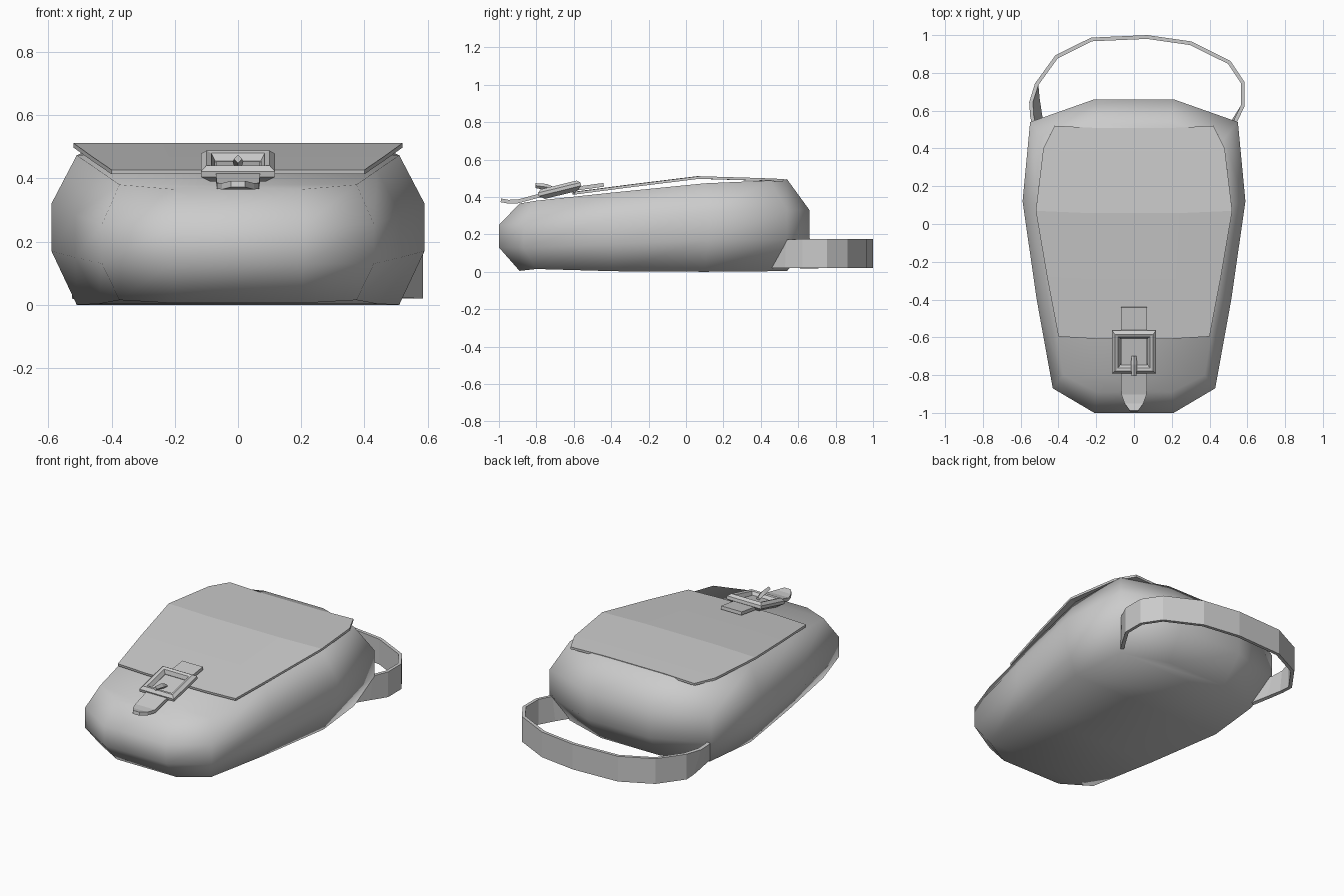
import bpy, bmesh
from mathutils import Matrix, Vector

if "Cube" in bpy.data.objects:
    bpy.data.objects.remove(bpy.data.objects["Cube"])


def make(name, verts, faces, smooth=False, thickness=0, offset=0):
    me = bpy.data.meshes.new(name)
    me.from_pydata(verts, [], faces)
    bm = bmesh.new()
    bm.from_mesh(me)
    bmesh.ops.recalc_face_normals(bm, faces=bm.faces)
    bm.to_mesh(me)
    bm.free()
    for p in me.polygons:
        p.use_smooth = smooth
    ob = bpy.data.objects.new(name, me)
    bpy.context.collection.objects.link(ob)
    if thickness:
        m = ob.modifiers.new("thickness", 'SOLIDIFY')
        m.thickness = thickness
        m.offset = offset
    return ob


def mirrored_ring(half):
    # closed loop: right side front-to-back, then left side back-to-front
    return list(half) + [(-x, y, z) for x, y, z in reversed(half)]


def ribbon(name, rows, thickness, smooth=False):
    # strip of quads between left and right points of each row
    verts = [p for row in rows for p in row]
    w = len(rows[0])
    faces = [(i * w + j, i * w + j + 1, (i + 1) * w + j + 1, (i + 1) * w + j)
             for i in range(len(rows) - 1) for j in range(w - 1)]
    return make(name, verts, faces, smooth, thickness)


# Bag body: four stacked outlines, closed by strips at top and bottom
outer = [(.21, -1.0), (.43, -.87), (.515, -.4), (.59, .12), (.55, .54), (.21, .66)]
inner = [(.20, -.89), (.375, -.80), (.44, -.38), (.51, .10), (.475, .45), (.20, .54)]
levels = [
    (inner, [.005, .015, .003, 0, .003, .003]),
    (outer, [.13, .13, .15, .17, .17, .16]),
    (outer, [.25, .255, .285, .32, .33, .33]),
    (inner, [.365, .38, .425, .473, .488, .495]),
]
verts, faces = [], []
for xy, zs in levels:
    verts += mirrored_ring([(x, y, z) for (x, y), z in zip(xy, zs)])
n = 12
for k in range(3):
    for i in range(n):
        j = (i + 1) % n
        faces.append((k * n + i, k * n + j, (k + 1) * n + j, (k + 1) * n + i))
for base in (0, 3 * n):
    for i in range(5):
        faces.append((base + i, base + i + 1, base + n - 2 - i, base + n - 1 - i))
make("bag_body", verts, faces, smooth=True)

# Flap: thin panel bent over the top of the bag
flap = [(.42, .20, .52, .489), (.48, .40, .40, .494), (.52, .24, .07, .504),
        (.46, .22, -.28, .461), (.40, .20, -.595, .420)]
ribbon("flap", [[(-a, y, z), (-b, y - .012, z), (b, y - .012, z), (a, y, z)]
                for a, b, y, z in flap], .014)

# Closing strap with pointed tip
strap = [(.07, -.44, .465), (.07, -.60, .443), (.07, -.80, .403),
         (.067, -.90, .376), (.05, -.95, .375), (.022, -.99, .382)]
ribbon("closing_strap", [[(-w, y, z), (w, y, z)] for w, y, z in strap], .02)

# Square buckle: bevelled profile swept round four corners
profile = [(.088, -.028), (.117, -.006), (.117, .012), (.100, .027),
           (.084, .022), (.072, 0), (.076, -.028)]
verts, faces = [], []
m = len(profile)
for sx, sy in ((1, 1), (-1, 1), (-1, -1), (1, -1)):
    verts += [(sx * r, sy * r, h) for r, h in profile]
for c in range(4):
    d = (c + 1) % 4
    for i in range(m):
        j = (i + 1) % m
        faces.append((c * m + i, c * m + j, d * m + j, d * m + i))
buckle = make("buckle", verts, faces)
buckle.matrix_world = Matrix.Translation((0, -.675, .438)) @ Matrix.Rotation(.24, 4, 'X')

# Buckle prong
verts = []
for y, z, r in ((-.70, .438, .012), (-.745, .453, .017), (-.805, .461, .013)):
    verts += [(r, y, z), (0, y, z + r), (-r, y, z), (0, y, z - r)]
faces = [(0, 1, 2, 3), (8, 9, 10, 11)]
for k in (0, 4):
    faces += [(k + i, k + (i + 1) % 4, k + 4 + (i + 1) % 4, k + 4 + i) for i in range(4)]
make("buckle_prong", verts, faces)

# Carrying loop at the back: wide band on edge, ends tucked under the body
path = [(-.545, .645), (-.515, .74), (-.41, .885), (-.225, .977), (.07, .99),
        (.30, .957), (.505, .855), (.575, .75), (.575, .625)]
rows = [[(-.47, .44, .022), (-.53, .53, .173)],
        [(-.495, .57, .022), (-.54, .57, .173)]]
rows += [[(x, y, .02), (x, y, .175)] for x, y in path]
rows[2][0] = (-.51, .67, .02)
rows += [[(.52, .535, .022), (.535, .54, .173)],
         [(.46, .44, .022), (.52, .52, .173)]]
ribbon("carry_loop", rows, .02)
